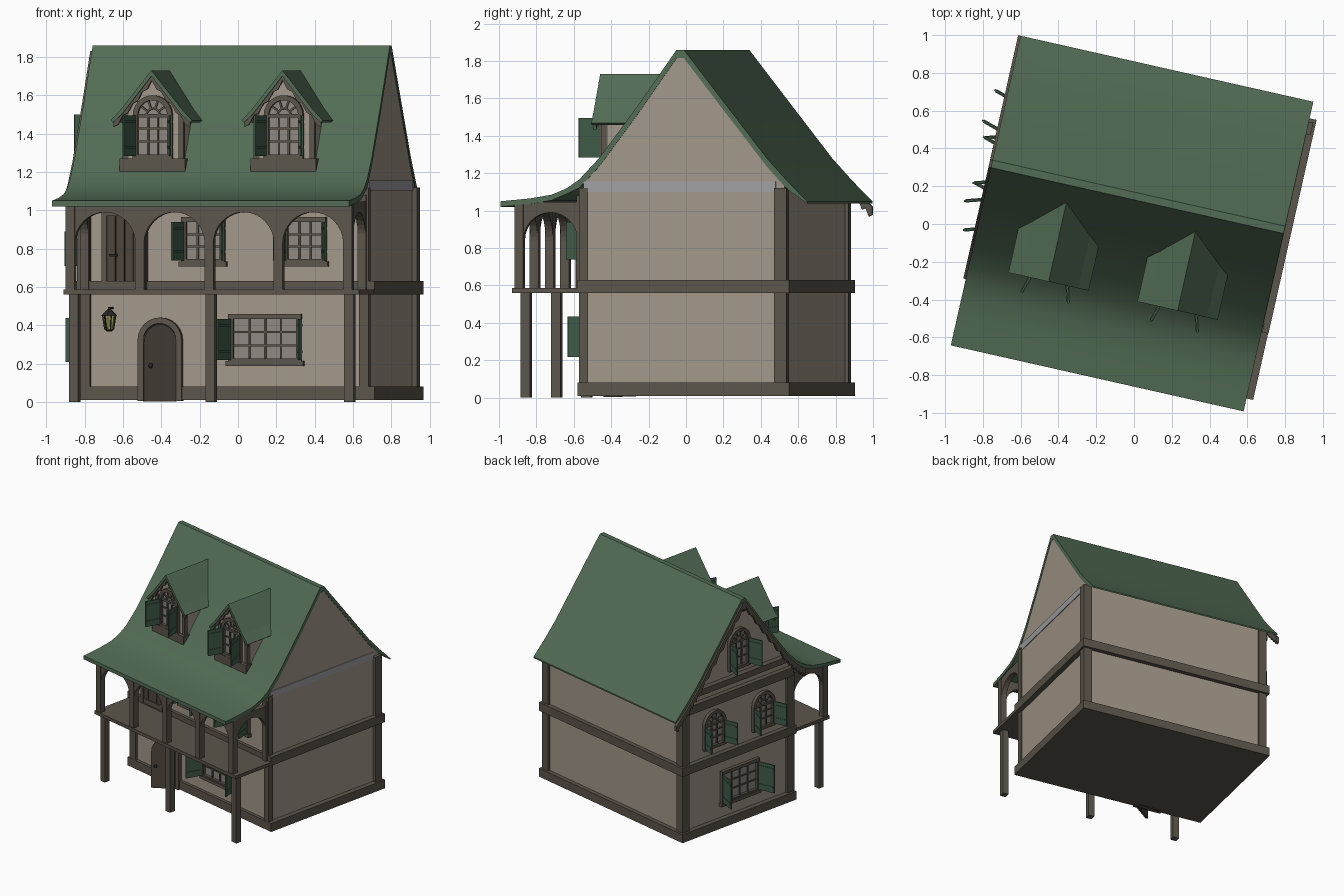
import bpy, bmesh
from math import pi, cos, sin, radians
from mathutils import Matrix, Vector

if "Cube" in bpy.data.objects:
    bpy.data.objects.remove(bpy.data.objects["Cube"])

TURN = Matrix.Rotation(radians(-12.7), 4, 'Z')   # whole house is turned on the plot
I = Matrix.Identity(4)
T = lambda x, y, z: Matrix.Translation((x, y, z))
RZ = lambda deg: Matrix.Rotation(radians(deg), 4, 'Z')

def material(name, r, g, b):
    m = bpy.data.materials.new(name)
    m.diffuse_color = (r, g, b, 1)
    m.use_nodes = True
    m.node_tree.nodes["Principled BSDF"].inputs["Base Color"].default_value = m.diffuse_color
    return m

ROOF = material("roof_green", .085, .15, .09)
WALL = material("plaster", .36, .31, .25)
WOOD = material("timber", .105, .09, .07)
DOOR = material("door_wood", .075, .06, .045)
SHUT = material("shutter_green", .05, .105, .065)
GLASS = material("glass", .27, .25, .22)
LAMP = material("lamp_glow", .40, .38, .12)
IRON = material("iron", .02, .02, .02)
GREY = material("grey_band", .35, .35, .37)

# ---- helpers: pieces are added to a bmesh, then finished as one object
def finish(name, bm, mat, M=I, smooth=False):
    bmesh.ops.recalc_face_normals(bm, faces=bm.faces)
    me = bpy.data.meshes.new(name)
    bm.to_mesh(me)
    bm.free()
    me.transform(TURN @ M)
    me.materials.append(mat)
    if smooth:
        me.shade_smooth()
        me.set_sharp_from_angle(angle=radians(30))
    ob = bpy.data.objects.new(name, me)
    bpy.context.collection.objects.link(ob)

def add_box(bm, x0, x1, y0, y1, z0, z1, M=I):
    S = Matrix.Diagonal((x1 - x0, y1 - y0, z1 - z0, 1))
    bmesh.ops.create_cube(bm, size=1, matrix=M @ T((x0+x1)/2, (y0+y1)/2, (z0+z1)/2) @ S)

def add_prism(bm, pts, y0, y1, M=I):
    a = [bm.verts.new(M @ Vector((x, y0, z))) for x, z in pts]
    b = [bm.verts.new(M @ Vector((x, y1, z))) for x, z in pts]
    bm.faces.new(a)
    bm.faces.new(b[::-1])
    for i in range(len(a)):
        j = (i + 1) % len(a)
        bm.faces.new((a[i], b[i], b[j], a[j]))

def add_ring(bm, outer, inner, y0, y1):
    loops = [[bm.verts.new((x, y, z)) for x, z in p]
             for p, y in ((outer, y0), (outer, y1), (inner, y1), (inner, y0))]
    n = len(outer)
    for k in range(4):
        A, B = loops[k], loops[(k + 1) % 4]
        for i in range(n):
            j = (i + 1) % n
            bm.faces.new((A[i], B[i], B[j], A[j]))

def box(name, mat, *d):
    bm = bmesh.new()
    add_box(bm, *d)
    finish(name, bm, mat)

def prism(name, mat, pts, y0, y1, M=I, smooth=False):
    bm = bmesh.new()
    add_prism(bm, pts, y0, y1)
    finish(name, bm, mat, M, smooth)

def arc(cz, r, n=12):
    return [(r*cos(pi*i/n), cz + r*sin(pi*i/n)) for i in range(n + 1)]

def outline(w, h, arched, t=0, b=0):
    r = w/2 - t
    top = arc(h, r) if arched else [(r, h - t), (-r, h - t)]
    return [(-r, b), (r, b)] + top

def barge(name, path, n, drop, y0, y1, M):
    # scalloped board hanging under a roof edge
    top, low = [], []
    for (x0, z0), (x1, z1) in zip(path, path[1:]):
        for i in range(n):
            f = i/n
            x, z = x0 + (x1 - x0)*f, z0 + (z1 - z0)*f
            top.append((x, z))
            low.append((x, z - drop*(1 if i % 2 else .6)))
    top.append(path[-1])
    low.append((path[-1][0], path[-1][1] - drop*.6))
    prism(name, WOOD, top + low[::-1], y0, y1, M)

def window(name, M, w, h, arched, cols, rows, leaf):
    t = .026
    bm = bmesh.new()
    add_ring(bm, outline(w, h, arched), outline(w, h, arched, t, t), -.028, 0)
    r = w/2 - t
    zt = h if arched else h - t
    for i in range(1, cols):
        x = -r + 2*r*i/cols
        add_box(bm, x - .005, x + .005, -.016, 0, t, zt)
    for i in range(1, rows):
        z = t + (zt - t)*i/rows
        add_box(bm, -r, r, -.015, 0, z - .005, z + .005)
    if arched:
        add_box(bm, -r, r, -.022, 0, h - .01, h + .008)
        add_ring(bm, [(-.04, h), (.04, h)] + arc(h, .04), [(-.03, h), (.03, h)] + arc(h, .03), -.015, 0)
        for a in (36, 72, 108, 144):
            S = T(0, 0, h) @ Matrix.Rotation(radians(-a), 4, 'Y')
            add_box(bm, .035, r + .005, -.015, 0, -.005, .005, S)
    else:
        add_box(bm, -w/2 - .012, w/2 + .012, -.035, 0, -.012, .014)
    finish(name + "_frame", bm, WOOD, M)
    prism(name + "_glass", GLASS, outline(w, h, arched, t/2, t/2), -.006, .01, M)
    # pair of open shutters with battens
    bm = bmesh.new()
    for s, a in ((-1, -107), (1, -73)):
        S = T(s*(w/2 - .012), -.026, 0) @ RZ(a)
        add_box(bm, 0, leaf, -.005, .005, t*.7, zt, S)
        for z in (t + .03, zt - .04):
            add_box(bm, .008, leaf - .008, -.009, .009, z, z + .014, S)
    finish(name + "_shutters", bm, SHUT, M)

# ---- house body: profile runs front to back, extruded along the ridge
ALONG = RZ(90)      # profile x becomes depth, extrusion -y becomes width
prism("house_walls", WALL, [(-.385, .02), (.715, .02), (.715, 1.15), (.62, 1.25), (.40, 1.53), (.165, 1.83),
      (.125, 1.83), (-.085, 1.53), (-.30, 1.25), (-.385, 1.155)], -.78, .745, ALONG)
box("right_grey_band", GREY, .77, .786, -.385, .668, 1.1, 1.155)
box("base_plinth", WOOD, -.785, .822, -.41, .75, .01, .08)
box("floor_belt", WOOD, -.785, .822, -.41, .75, .56, .63)
bm = bmesh.new()
for x0, x1 in ((-.768, -.70), (.74, .808)):
    add_box(bm, x0, min(x1, .79) if x0 > 0 else x1, -.408, -.36, .05, 1.12)
    add_box(bm, x0, x1, .665, .732, .05, 1.12)
add_box(bm, -.768, -.73, -.408, -.335, .05, 1.12)
finish("corner_posts", bm, WOOD)

# ---- main roof with flared eaves
top = [(.84, 1.05), (.73, 1.16), (.62, 1.28), (.40, 1.56), (.165, 1.86), (.125, 1.86), (-.085, 1.565),
       (-.30, 1.28), (-.41, 1.165), (-.48, 1.118), (-.56, 1.085), (-.68, 1.065), (-.84, 1.05)]
under = [(v, z - (.045 if -.45 < v < .8 else .03 if v < 0 else .012)) for v, z in top]
prism("main_roof", ROOF, top + under[::-1], -.784, .805, ALONG, True)

# ---- left gable trim
barge("left_bargeboard", [(v, z - .03) for v, z in top[:10]], 6, .07, .795, .818, ALONG)
box("left_gable_beam_low", WOOD, -.785, -.73, -.385, .715, 1.05, 1.12)
box("left_gable_beam_high", WOOD, -.79, -.73, -.31, .62, 1.18, 1.23)
LEFT = lambda v, z: T(-.745, v, z) @ RZ(-90)
window("left_ground_window", LEFT(.14, .19), .38, .275, False, 4, 3, .14)
for k, v in enumerate((.40, -.10)):
    window(f"left_upper_window_{k+1}", LEFT(v, .69), .22, .20, True, 3, 3, .11)
window("left_gable_window", LEFT(.15, 1.27), .21, .23, True, 3, 3, .115)

# ---- front windows
FRONT = lambda u, z: T(u, -.385, z)
window("front_ground_window", FRONT(.235, .20), .39, .26, False, 4, 3, .14)
for k, u in enumerate((-.096, .447)):
    window(f"front_upper_window_{k+1}", FRONT(u, .72), .23, .245, False, 3, 3, .12)

# ---- arched front door, standing ajar
M = FRONT(-.325, .005)
bm = bmesh.new()
add_ring(bm, outline(.235, .318, True), outline(.235, .318, True, .03, .008), -.035, .01)
finish("front_door_frame", bm, WOOD, M)
prism("front_doorway", IRON, outline(.19, .318, True, 0, 0), -.027, .01, M)
HINGE = T(-.24, -.41, 0) @ RZ(-140)
prism("front_door_leaf", DOOR, [(x + .095, z) for x, z in outline(.19, .31, True, 0, .004)], -.008, .008, HINGE)
bm = bmesh.new()
for y in (-.016, .016):
    bmesh.ops.create_icosphere(bm, subdivisions=2, radius=.013, matrix=T(.155, y, .19))
finish("front_door_knob", bm, IRON, HINGE, True)

# ---- balcony door
M = FRONT(-.515, .585)
bm = bmesh.new()
add_ring(bm, outline(.24, .41, False), outline(.24, .41, False, .025, .008), -.03, .01)
finish("balcony_door_frame", bm, WOOD, M)
bm = bmesh.new()
for i in range(4):
    add_box(bm, -.095 + i*.0475, -.051 + i*.0475, -.016, .01, .005, .385)
finish("balcony_door", bm, DOOR, M)
box("balcony_door_handle", IRON, -.595, -.555, -.42, -.40, .76, .772)

# ---- balcony: slab, supports, arcade
box("balcony_slab", WOOD, -.76, .82, -.77, -.38, .56, .587)
bm = bmesh.new()
for u in (-.715, .015, .757):
    add_box(bm, u - .025, u + .025, -.73, -.68, 0, .57)
finish("balcony_supports", bm, WOOD)
bm = bmesh.new()
posts = [-.725 + .3705*i for i in range(5)]
for u in posts:
    add_box(bm, u - .024, u + .024, -.764, -.716, .58, 1.04)
finish("arcade_posts", bm, WOOD)

def add_arch(bm, r, ztop, M):
    zs = .99 - r
    a = r + .01
    add_prism(bm, [(-a, zs), (-a, ztop), (a, ztop), (a, zs)] + arc(zs, r, 16), -.02, .02, M)

bm = bmesh.new()
for u in posts[:-1]:
    add_arch(bm, .162, 1.035, T(u + .185, -.74, 0))
for u in (posts[0], posts[-1]):
    add_arch(bm, .148, 1.045, T(u, -.568, 0) @ RZ(90))
    add_box(bm, u - .022, u + .022, -.425, -.38, .58, 1.08)
finish("arcade_arches", bm, WOOD)

# ---- wall lantern
L = T(-.585, -.46, 0)
bm = bmesh.new()
bmesh.ops.create_cone(bm, cap_ends=True, segments=6, radius1=.022, radius2=.034, depth=.075, matrix=T(0, 0, .415))
finish("lantern_glass", bm, LAMP, L)
bm = bmesh.new()
bmesh.ops.create_cone(bm, cap_ends=True, segments=6, radius1=.044, radius2=.012, depth=.03, matrix=T(0, 0, .467))
bmesh.ops.create_cone(bm, cap_ends=True, segments=6, radius1=.012, radius2=.026, depth=.012, matrix=T(0, 0, .373))
add_box(bm, -.005, .005, -.005, .08, .485, .495)
add_box(bm, -.005, .005, -.005, .005, .475, .49)
for i in range(6):
    a = pi*i/3
    tilt = RZ(60*i) @ T(.029, 0, .415) @ Matrix.Rotation(.16, 4, 'Y')
    add_box(bm, -.003, .003, -.003, .003, -.038, .038, tilt)
finish("lantern_frame", bm, IRON, L)

# ---- two dormers
for k, u in enumerate((-.374, .326)):
    n = f"dormer_{k+1}"
    M = T(u, 0, 0)
    prism(n + "_walls", WALL, [(-.16, 1.2), (.16, 1.2), (.16, 1.51), (0, 1.70), (-.16, 1.51)], -.345, 0, M)
    box(n + "_sill", WOOD, u - .175, u + .175, -.375, -.28, 1.2, 1.27)
    bm = bmesh.new()
    for s in (-1, 1):
        add_box(bm, s*.148 - .015, s*.148 + .015, -.352, -.32, 1.25, 1.51)
    finish(n + "_posts", bm, WOOD, M)
    prism(n + "_roof", ROOF, [(-.218, 1.468), (-.16, 1.53), (0, 1.73), (.16, 1.53), (.218, 1.468),
          (.205, 1.458), (.155, 1.505), (0, 1.70), (-.155, 1.505), (-.205, 1.458)], -.397, .035, M)
    barge(n + "_bargeboard", [(-.205, 1.462), (0, 1.705), (.205, 1.462)], 8, .045, -.388, -.372, M)
    window(n + "_window", T(u, -.345, 1.265), .21, .23, True, 3, 3, .12)
